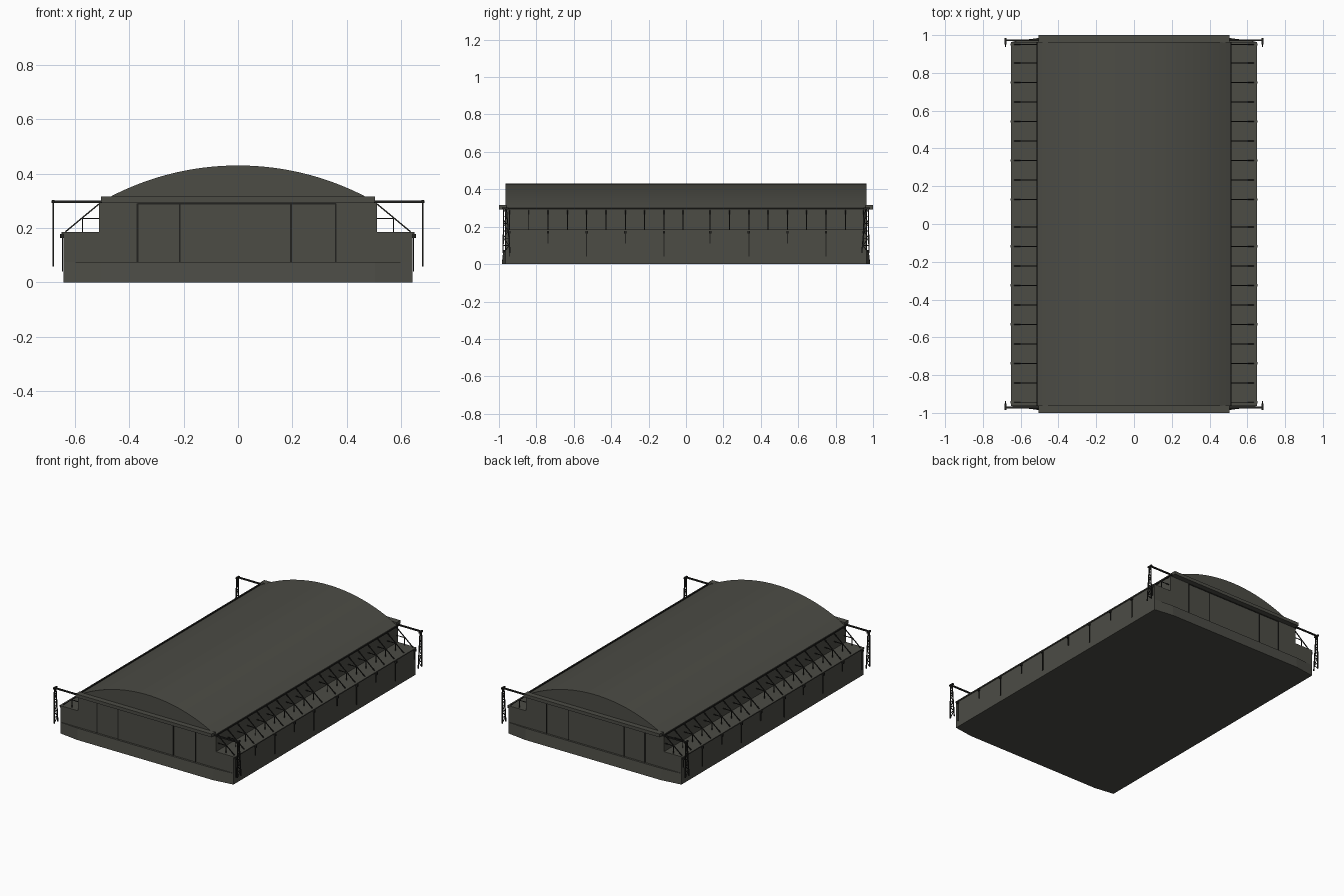
import bpy, bmesh, math
from mathutils import Vector

if "Cube" in bpy.data.objects:
    bpy.data.objects.remove(bpy.data.objects["Cube"])


def material(name, rgb):
    m = bpy.data.materials.new(name)
    m.diffuse_color = (*rgb, 1)
    m.use_nodes = True
    m.node_tree.nodes["Principled BSDF"].inputs["Base Color"].default_value = m.diffuse_color
    return m


GREY = material("weathered grey", (0.072, 0.072, 0.060))
STEEL = material("dark steel", (0.016, 0.016, 0.014))


def finish(name, bm, mat):
    bmesh.ops.recalc_face_normals(bm, faces=bm.faces)
    me = bpy.data.meshes.new(name)
    bm.to_mesh(me)
    bm.free()
    me.materials.append(mat)
    ob = bpy.data.objects.new(name, me)
    bpy.context.collection.objects.link(ob)
    return ob


def loft(bm, loop_a, loop_b):
    """Closed prism between two matching outlines."""
    a = [bm.verts.new(p) for p in loop_a]
    b = [bm.verts.new(p) for p in loop_b]
    bm.faces.new(a)
    bm.faces.new(b[::-1])
    for i in range(len(a)):
        j = (i + 1) % len(a)
        bm.faces.new((a[i], b[i], b[j], a[j]))


def box(bm, lo, hi):
    corners = [(lo[0], lo[1]), (hi[0], lo[1]), (hi[0], hi[1]), (lo[0], hi[1])]
    loft(bm, [(x, y, lo[2]) for x, y in corners], [(x, y, hi[2]) for x, y in corners])


def bar(bm, p, q, w=0.004):
    """Square bar from p to q."""
    p, q = Vector(p), Vector(q)
    d = (q - p).normalized()
    side = d.cross(Vector((0, 0, 1)) if abs(d.z) < 0.9 else Vector((0, 1, 0))).normalized()
    up = side.cross(d)
    offs = [(side * s + up * u) * w / 2 for s, u in ((-1, -1), (1, -1), (1, 1), (-1, 1))]
    loft(bm, [p + o for o in offs], [q + o for o in offs])


END = 0.964

# Main hall with curved roof
R, PEAK, N = 1.018, 0.43, 32
profile = [(-0.512, 0), (0.512, 0), (0.512, 0.295)]
for i in range(N + 1):
    x = 0.508 - 1.016 * i / N
    profile.append((x, PEAK - R + math.sqrt(R * R - x * x)))
profile.append((-0.512, 0.295))
bm = bmesh.new()
loft(bm, [(x, -END, z) for x, z in profile], [(x, END, z) for x, z in profile])
hall = finish("main_hall", bm, GREY)
bpy.context.view_layer.objects.active = hall
hall.select_set(True)
bpy.ops.object.shade_smooth_by_angle(angle=math.radians(20))

# Low side wings with a thin roof lip
bm = bmesh.new()
for s in (-1, 1):
    xs = sorted((s * 0.512, s * 0.643))
    box(bm, (xs[0], -END, 0), (xs[1], END, 0.178))
    xs = sorted((s * 0.512, s * 0.65))
    box(bm, (xs[0], -END, 0.178), (xs[1], END, 0.185))
finish("side_wings", bm, GREY)

# Angled aprons and door head beams at both ends
bm_apron, bm_head = bmesh.new(), bmesh.new()
for s in (-1, 1):
    rings = []
    for z, y in ((0, 0.985), (0.075, 0.977)):
        rings.append([(-0.643, s * 0.95, z), (-0.643, s * 0.966, z), (-0.505, s * y, z),
                      (0.505, s * y, z), (0.643, s * 0.966, z), (0.643, s * 0.95, z)])
    loft(bm_apron, *rings)
    ys = sorted((s * 0.96, s * 1.0))
    box(bm_head, (-0.505, ys[0], 0.293), (0.505, ys[1], 0.315))
finish("end_aprons", bm_apron, GREY)
finish("door_head_beams", bm_head, GREY)

# Sliding door joints, drawn as thin strips
bm = bmesh.new()
for s in (-1, 1):
    y0, y1 = sorted((s * 0.96, s * 0.967))
    for x in (-0.37, -0.215, 0.195, 0.36):
        box(bm, (x - 0.003, y0, 0.075), (x + 0.003, y1, 0.29))
    box(bm, (-0.37, y0, 0.287), (0.36, y1, 0.291))
finish("door_joints", bm, STEEL)

# Brace stations along the wings, with a wider middle bay
stations = [0.955 - 0.1032 * i for i in range(9)] + [-0.015 - 0.1032 * i for i in range(10)]
stations = [max(-0.95, min(0.95, y)) for y in stations]

bm_brace, bm_gutter, bm_pipe = bmesh.new(), bmesh.new(), bmesh.new()
for s in (-1, 1):
    # Triangular roof braces
    for y in stations:
        bar(bm_brace, (s * 0.512, y, 0.288), (s * 0.635, y, 0.186), 0.005)
        bar(bm_brace, (s * 0.512, y, 0.235), (s * 0.572, y, 0.235))
        bar(bm_brace, (s * 0.572, y, 0.185), (s * 0.572, y, 0.237))
    # Eaves gutter
    bar(bm_gutter, (s * 0.512, -END, 0.296), (s * 0.512, END, 0.296), 0.01)
    # Hoppers and drain pipes on every second station
    for k, y in enumerate(stations[0:9:2] + stations[10:19:2]):
        box(bm_pipe, (s * 0.649 - 0.006, y - 0.006, 0.163), (s * 0.649 + 0.006, y + 0.006, 0.178))
        bottom = 0.04 if k % 2 else 0.11
        bar(bm_pipe, (s * 0.646, y, bottom), (s * 0.646, y, 0.165), 0.005)
finish("wing_braces", bm_brace, STEEL)
finish("eaves_gutters", bm_gutter, STEEL)
finish("drain_pipes", bm_pipe, STEEL)

# Lattice towers carrying the door rails at the four corners
bm = bmesh.new()
for sx in (-1, 1):
    for sy in (-1, 1):
        def leg(t, outer):
            y = (0.978 - 0.003 * t) if outer else (0.94 + 0.02 * t)
            return (sx * 0.68, sy * y, 0.06 + 0.235 * t)
        for outer in (False, True):
            bar(bm, leg(0, outer), leg(1, outer), 0.006)
        for i in range(6):
            bar(bm, leg(i / 6, i % 2 == 0), leg((i + 1) / 6, i % 2 == 1), 0.004)
            if i:
                bar(bm, leg(i / 6, False), leg(i / 6, True), 0.004)
        # Rail and tower cap
        bar(bm, (sx * 0.5, sy * 0.972, 0.297), (sx * 0.686, sy * 0.972, 0.297), 0.009)
        bar(bm, (sx * 0.68, sy * 0.95, 0.297), (sx * 0.68, sy * 0.985, 0.297), 0.01)
finish("rail_towers", bm, STEEL)
